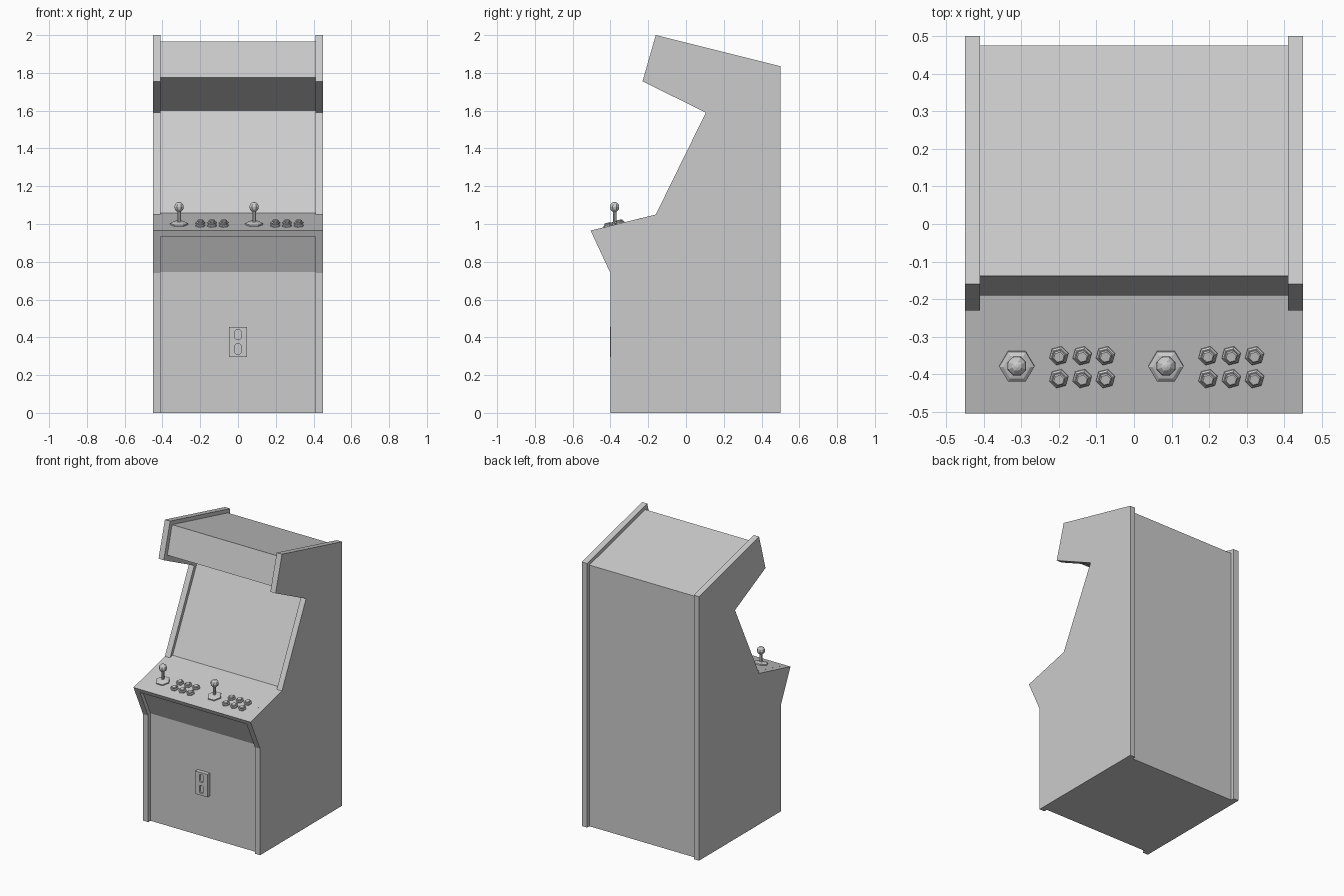
import bpy, bmesh, math
from mathutils import Matrix

if "Cube" in bpy.data.objects:
    bpy.data.objects.remove(bpy.data.objects["Cube"])

SLOPE = (1.05 - 0.965) / (0.505 - 0.16)
TILT = math.atan(SLOPE)


def deck_z(y):
    return 0.965 + (y + 0.505) * SLOPE


def finish(name, bm, matrix=Matrix()):
    bmesh.ops.recalc_face_normals(bm, faces=bm.faces)
    mesh = bpy.data.meshes.new(name)
    bm.to_mesh(mesh)
    bm.free()
    ob = bpy.data.objects.new(name, mesh)
    ob.matrix_world = matrix
    bpy.context.collection.objects.link(ob)
    return ob


def extrude_profile(name, pts, x0, x1):
    """Extrude a (y, z) outline along x."""
    bm = bmesh.new()
    face = bm.faces.new([bm.verts.new((x0, y, z)) for y, z in pts])
    ext = bmesh.ops.extrude_face_region(bm, geom=[face])
    verts = [g for g in ext["geom"] if isinstance(g, bmesh.types.BMVert)]
    bmesh.ops.translate(bm, verts=verts, vec=(x1 - x0, 0, 0))
    return finish(name, bm)


def lathe(name, profile, sides, matrix, spin=0.0):
    """Faceted turned part from (radius, height) pairs, capped at both ends."""
    bm = bmesh.new()
    rings = []
    for r, h in profile:
        angles = [spin + math.tau * i / sides for i in range(sides)]
        rings.append([bm.verts.new((r * math.cos(a), r * math.sin(a), h)) for a in angles])
    for lo, hi in zip(rings, rings[1:]):
        for i in range(sides):
            j = (i + 1) % sides
            bm.faces.new((lo[i], lo[j], hi[j], hi[i]))
    bm.faces.new(rings[0])
    bm.faces.new(rings[-1])
    return finish(name, bm, matrix)


# Side panels, mirrored across the cabinet
side = [(-0.40, 0), (0.50, 0), (0.50, 1.835), (-0.16, 2.0), (-0.23, 1.755),
        (0.105, 1.59), (-0.16, 1.05), (-0.505, 0.965), (-0.40, 0.74)]
panel = extrude_profile("side_panels", side, 0.41, 0.45)
panel.modifiers.new("mirror", 'MIRROR')

# Inset body: front, back, roof, marquee, screen and control deck with lip
body = [(-0.375, 0), (0.475, 0), (0.475, 1.815), (-0.138, 1.967), (-0.19, 1.775),
        (0.138, 1.601), (-0.132, 1.057), (-0.505, 0.965), (-0.491, 0.935),
        (-0.468, 0.946), (-0.375, 0.746)]
extrude_profile("cabinet_body", body, -0.41, 0.41)


# Coin door with two chamfered slots
def octagon(zc, w, h, c):
    return [(w - c, zc - h), (w, zc - h + c), (w, zc + h - c), (w - c, zc + h),
            (c - w, zc + h), (-w, zc + h - c), (-w, zc - h + c), (c - w, zc - h)]


bm = bmesh.new()
bmesh.ops.create_cube(bm, size=1, matrix=Matrix.Translation((0, -0.386, 0.375))
                      @ Matrix.Diagonal((0.094, 0.034, 0.158, 1)))
door = finish("coin_door", bm)
bm = bmesh.new()
for zc in (0.338, 0.414):
    rings = [[bm.verts.new((x, y, z)) for x, z in octagon(zc, 0.015, 0.026, 0.006)]
             for y in (-0.42, -0.391)]
    for i in range(8):
        j = (i + 1) % 8
        bm.faces.new((rings[0][i], rings[0][j], rings[1][j], rings[1][i]))
    bm.faces.new(rings[0])
    bm.faces.new(rings[1])
cutter = finish("coin_slot_cutter", bm)
cutter.hide_render = True
cut = door.modifiers.new("slots", 'BOOLEAN')
cut.operation = 'DIFFERENCE'
cut.solver = 'EXACT'
cut.object = cutter
bpy.context.view_layer.update()
done = bpy.data.meshes.new_from_object(door.evaluated_get(bpy.context.evaluated_depsgraph_get()))
door.modifiers.clear()
door.data = done
bpy.data.objects.remove(cutter)

# Controls for each of the two players
button = [(0.026, -0.004), (0.026, 0.006), (0.021, 0.010), (0.018, 0.010),
          (0.018, 0.016), (0.014, 0.019)]
base = [(0.047, -0.004), (0.047, 0.008), (0.036, 0.014), (0.012, 0.016)]
R = 0.027
ball = [(R * math.sin(a), -R * math.cos(a)) for a in
        (math.pi * k / 6 for k in (0.3, 1, 2, 3, 4, 5, 5.7))]
tilt = Matrix.Rotation(TILT, 4, 'X')
for player, x0 in enumerate((-0.312, 0.085), 1):
    y = -0.378
    at_deck = Matrix.Translation((x0, y, deck_z(y)))
    lathe(f"joystick_base_{player}", base, 6, at_deck @ tilt)
    lathe(f"joystick_shaft_{player}", [(0.009, 0), (0.009, 0.075)], 8, at_deck)
    lathe(f"joystick_ball_{player}", ball, 8, Matrix.Translation((x0, y, 1.09)), math.pi / 8)
    for row, by in enumerate((-0.350, -0.411)):
        for col in range(3):
            bx = x0 + 0.112 + 0.062 * col
            lathe(f"button_{player}_{row}_{col}", button, 6,
                  Matrix.Translation((bx, by, deck_z(by))) @ tilt, math.radians(15))
